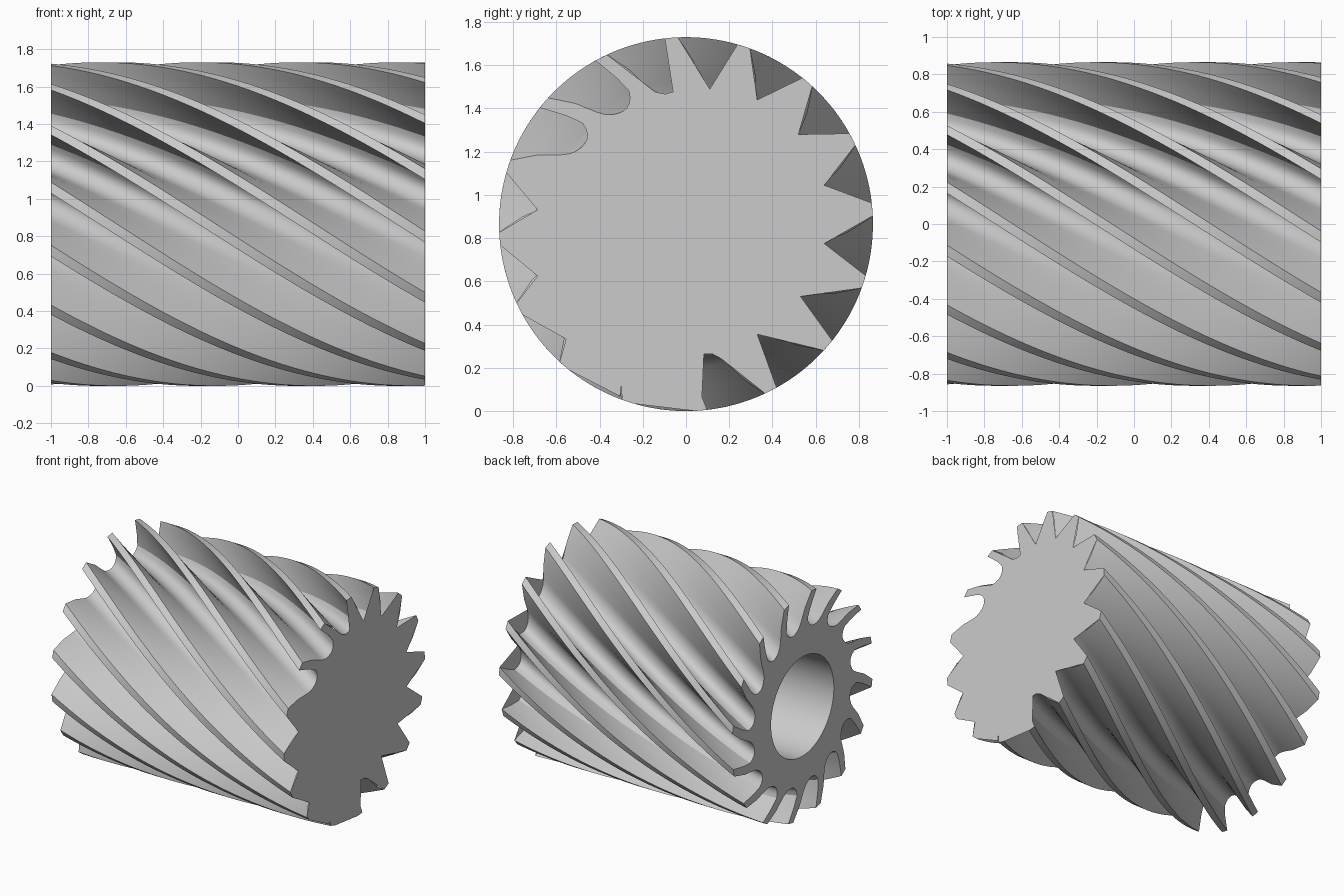
import bpy, bmesh
from math import sin, cos, radians

if "Cube" in bpy.data.objects:
    bpy.data.objects.remove(bpy.data.objects["Cube"])

R, BORE, N = 0.865, 0.385, 16
PITCH, TWIST, STEPS = 22.5, 85.0, 64

# One flute followed by its land: (angle offset, radius)
FLUTE = [(0, R), (-5, .757), (-8.9, .663), (-11, .631), (-13.3, .612), (-16, .601),
         (-18.5, .599), (-20.5, .604), (-22.3, .617), (-23.6, .64), (-24.3, .67),
         (-22.2, .745), (-20.1, .81), (-18.5, R), (-20.5, R)]

# The closed end partly covers the flutes: remaining notch corners (y, z from axis)
NOTCH = {2: [(-.143, .612), (-.097, .602), (-.06, .612)],
         3: [(.11, .625)], 4: [(.33, .575)], 5: [(.52, .415)], 6: [(.64, .18)],
         7: [(.64, -.09)], 8: [(.53, -.335)], 9: [(.33, -.51)],
         10: [(.166, -.625), (.12, -.6), (.083, -.6), (.074, -.8)],
         11: [(-.1, -.848)], 12: [(-.3, -.745), (-.305, -.797)],
         13: [(-.555, -.532), (-.58, -.625)][:1],
         14: [(-.687, -.24)], 15: [(-.687, .066)]}


def polar(deg, r):
    return (r * cos(radians(deg)), r * sin(radians(deg)))


def section(turn):
    return [polar(160 - PITCH * k + a + turn, r) for k in range(N) for a, r in FLUTE]


def ring(bm, x, pts):
    return [bm.verts.new((x, y, z + R)) for y, z in pts]


def skin(bm, a, b):
    n = len(a)
    for i in range(n):
        j = (i + 1) % n
        bm.faces.new((a[i], a[j], b[j], b[i]))


def finish(bm, name):
    me = bpy.data.meshes.new(name)
    bm.to_mesh(me)
    bm.free()
    ob = bpy.data.objects.new(name, me)
    bpy.context.collection.objects.link(ob)
    bpy.context.view_layer.objects.active = ob
    ob.select_set(True)
    bpy.ops.object.shade_smooth_by_angle(angle=radians(30))
    ob.select_set(False)
    return ob


# Fluted body: twisted section swept along x
bm = bmesh.new()
rings = [ring(bm, -1 + 2 * i / STEPS, section(TWIST * (i / STEPS - 1)))
         for i in range(STEPS + 1)]
for a, b in zip(rings, rings[1:]):
    skin(bm, a, b)

# Bore
circle = [polar(-360 * i / 64, BORE) for i in range(64)]
b0, b1 = ring(bm, -1, circle), ring(bm, 1, circle)
skin(bm, b1, b0)

# Open end face around the bore
edges = []
for loop in (rings[0], b0):
    for i, v in enumerate(loop):
        edges.append(bm.edges.get((v, loop[(i + 1) % len(loop)])))
bmesh.ops.triangle_fill(bm, edges=edges, use_beauty=True, normal=(-1, 0, 0))
bmesh.ops.recalc_face_normals(bm, faces=bm.faces)
finish(bm, "fluted_body")

# Closed end face
outline = []
for k in range(N):
    start = 160 - PITCH * k
    if k in NOTCH:
        outline += [polar(start, R)] + NOTCH[k] + [polar(start - 18.5, R), polar(start - 20.5, R)]
    else:
        outline += [polar(start + a, r) for a, r in FLUTE]
bm = bmesh.new()
bm.faces.new(ring(bm, 1, outline[::-1]))
bm.normal_update()
bmesh.ops.triangulate(bm, faces=bm.faces[:])
finish(bm, "end_cap")
